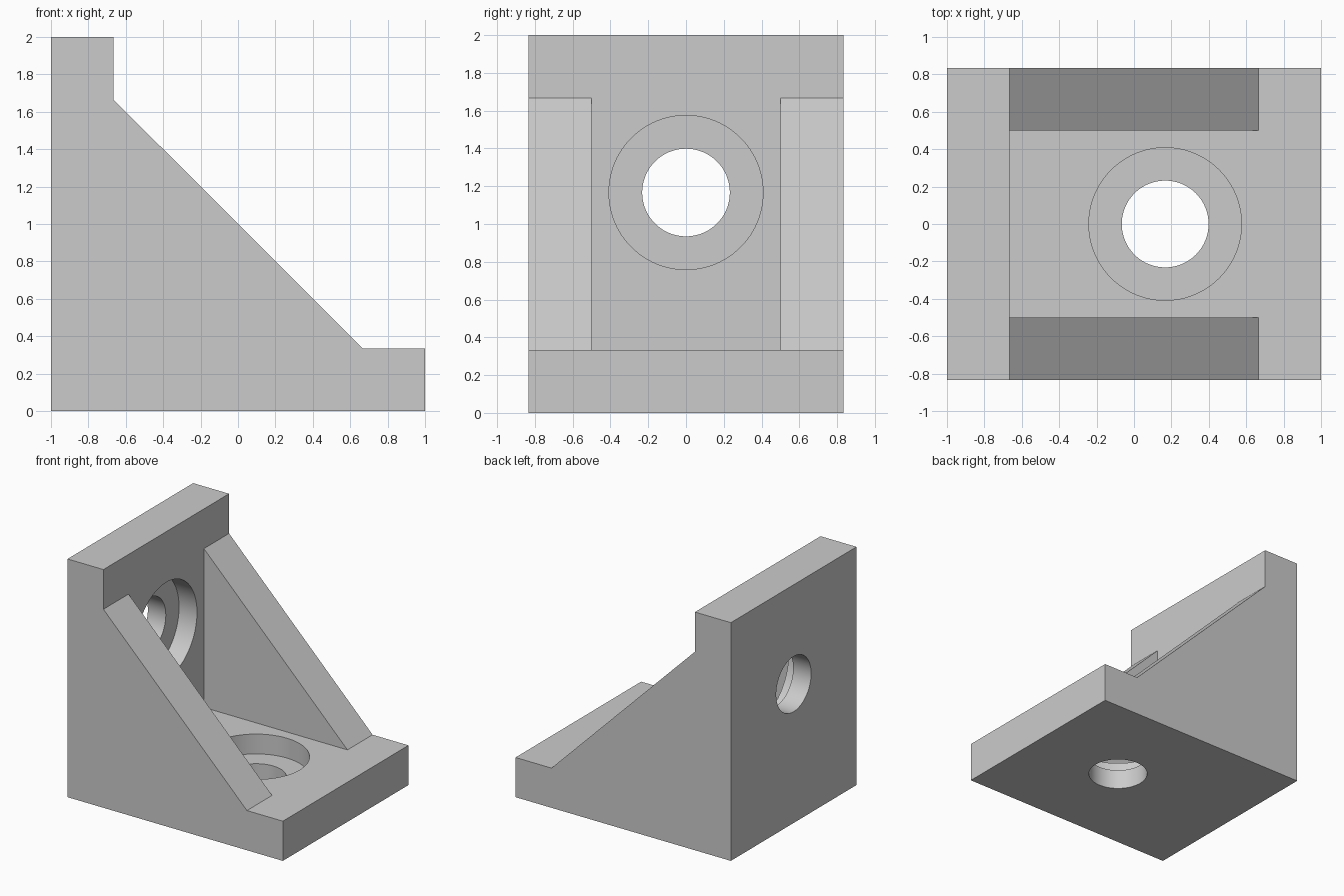
import bpy
import bmesh
import math
from mathutils import Matrix, Vector

cube = bpy.data.objects.get("Cube")
if cube:
    bpy.data.objects.remove(cube, do_unlink=True)

T = 1 / 3              # plate thickness, also rib thickness
HALF_Y = 5 / 6         # half depth of the bracket
BORE_R, SEAT_R, SEAT_DEPTH = 0.232, 0.408, T / 2

grey = bpy.data.materials.new("light grey")
grey.use_nodes = True
grey.diffuse_color = (0.6, 0.6, 0.6, 1)
grey.node_tree.nodes["Principled BSDF"].inputs["Base Color"].default_value = (0.6, 0.6, 0.6, 1)


def add_object(name, bm):
    bmesh.ops.recalc_face_normals(bm, faces=bm.faces)
    mesh = bpy.data.meshes.new(name)
    bm.to_mesh(mesh)
    bm.free()
    mesh.materials.append(grey)
    obj = bpy.data.objects.new(name, mesh)
    bpy.context.collection.objects.link(obj)
    return obj


def prism(name, profile, half_y):
    """Extrude an (x, z) outline symmetrically along y."""
    bm = bmesh.new()
    face = bm.faces.new([bm.verts.new((x, -half_y, z)) for x, z in profile])
    new = bmesh.ops.extrude_face_region(bm, geom=[face])["geom"]
    bmesh.ops.translate(bm, vec=(0, 2 * half_y, 0),
                        verts=[v for v in new if isinstance(v, bmesh.types.BMVert)])
    return add_object(name, bm)


def cylinder(name, start, end, radius):
    """Round cutter running between two points."""
    axis = Vector(end) - Vector(start)
    middle = (Vector(start) + Vector(end)) / 2
    turn = axis.to_track_quat('Z', 'Y').to_matrix().to_4x4()
    bm = bmesh.new()
    bmesh.ops.create_cone(bm, cap_ends=True, segments=96, radius1=radius, radius2=radius,
                          depth=axis.length, matrix=Matrix.Translation(middle) @ turn)
    return add_object(name, bm)


def cut(body, cutter):
    """Subtract the cutter from the body and discard it."""
    cutter.hide_render = True
    mod = body.modifiers.new("cut", 'BOOLEAN')
    mod.operation = 'DIFFERENCE'
    mod.solver = 'EXACT'
    mod.object = cutter
    bpy.context.view_layer.objects.active = body
    bpy.ops.object.modifier_apply(modifier=mod.name)
    bpy.data.objects.remove(cutter, do_unlink=True)


# Solid bracket: upright wall, base and sloping sides in one outline
inner = T - 1
bracket = prism("angle_bracket", [(-1, 0), (1, 0), (1, T), (-inner, T),
                                  (inner, 2 - T), (inner, 2), (-1, 2)], HALF_Y)

# Pocket between the two side ribs
cut(bracket, prism("pocket_cutter", [(inner, T), (-inner, T), (-inner, 2 - T),
                                     (inner, 2 - T)], 0.5))
bm = bmesh.new()
bm.from_mesh(bracket.data)
bmesh.ops.dissolve_limit(bm, angle_limit=math.radians(1), verts=bm.verts, edges=bm.edges)
bm.to_mesh(bracket.data)
bm.free()

# Stepped bolt holes through the base and the wall
base_x, wall_z = 1 / 6, 7 / 6
cut(bracket, cylinder("base_seat_cutter", (base_x, 0, T - SEAT_DEPTH), (base_x, 0, T + 0.1), SEAT_R))
cut(bracket, cylinder("base_bore_cutter", (base_x, 0, -0.1), (base_x, 0, T + 0.1), BORE_R))
cut(bracket, cylinder("wall_seat_cutter", (inner - SEAT_DEPTH, 0, wall_z), (inner + 0.1, 0, wall_z), SEAT_R))
cut(bracket, cylinder("wall_bore_cutter", (-1.1, 0, wall_z), (inner + 0.1, 0, wall_z), BORE_R))

# Smooth hole walls, crisp edges
bpy.ops.object.select_all(action='DESELECT')
bracket.select_set(True)
bpy.context.view_layer.objects.active = bracket
bpy.ops.object.shade_smooth_by_angle(angle=math.radians(30))
